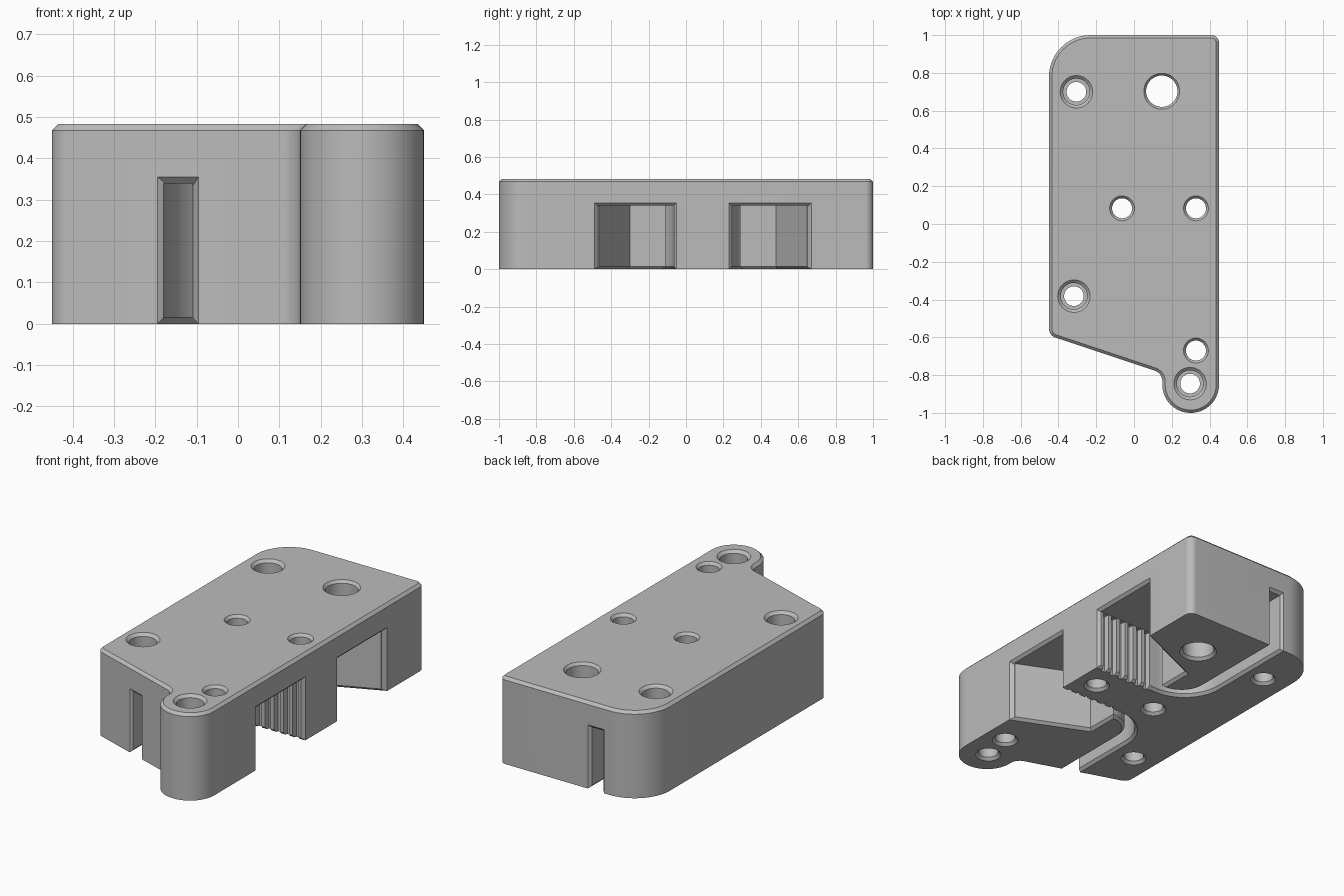
import bpy, bmesh, math
from mathutils import Vector

if "Cube" in bpy.data.objects:
    bpy.data.objects.remove(bpy.data.objects["Cube"])

HEIGHT, CEILING, CHAMFER = 0.483, 0.34, 0.015
MIRROR_Y = 0.18          # the two belt channels mirror as y -> MIRROR_Y - y

grey = bpy.data.materials.new("grey_plastic")
grey.use_nodes = True
grey.diffuse_color = (0.5, 0.5, 0.5, 1)
grey.node_tree.nodes["Principled BSDF"].inputs["Base Color"].default_value = (0.5, 0.5, 0.5, 1)


def fillet(corners, steps=14):
    """Round each (x, y, radius) corner of a closed polygon."""
    out = []
    for i, (x, y, r) in enumerate(corners):
        p = Vector((x, y))
        if r == 0:
            out.append(p)
            continue
        a = (Vector(corners[i - 1][:2]) - p).normalized()
        b = (Vector(corners[(i + 1) % len(corners)][:2]) - p).normalized()
        half = a.angle(b) / 2
        centre = p + (a + b).normalized() * r / math.sin(half)
        start = p + a * r / math.tan(half) - centre
        end = p + b * r / math.tan(half) - centre
        sweep = start.angle(end)
        for k in range(steps + 1):
            t = k / steps
            out.append(centre + (start * math.sin((1 - t) * sweep)
                                 + end * math.sin(t * sweep)) / math.sin(sweep))
    return out


def offset(poly, d):
    """Grow a counter-clockwise polygon by d with mitred corners."""
    out = []
    for i, p in enumerate(poly):
        e1 = (p - poly[i - 1]).normalized()
        e2 = (poly[(i + 1) % len(poly)] - p).normalized()
        n1, n2 = Vector((e1.y, -e1.x)), Vector((e2.y, -e2.x))
        out.append(p + (n1 + n2) * d / (1 + n1.dot(n2)))
    return out


def loft(name, *stacks):
    """Each stack is a list of matching counter-clockwise rings, skinned and capped."""
    bm = bmesh.new()
    for rings in stacks:
        rows = [[bm.verts.new(p) for p in ring] for ring in rings]
        n = len(rows[0])
        for lo, hi in zip(rows, rows[1:]):
            for i in range(n):
                bm.faces.new((lo[i], lo[(i + 1) % n], hi[(i + 1) % n], hi[i]))
        bm.faces.new(rows[0][::-1])
        bm.faces.new(rows[-1])
    bm.normal_update()
    mesh = bpy.data.meshes.new(name)
    bm.to_mesh(mesh)
    bm.free()
    mesh.materials.append(grey)
    obj = bpy.data.objects.new(name, mesh)
    bpy.context.scene.collection.objects.link(obj)
    return obj


def level(poly, z):
    return [(p.x, p.y, z) for p in poly]


def flip(poly):
    return [Vector((p.x, MIRROR_Y - p.y)) for p in reversed(poly)]


cutters = []


def hole(x, y, r, rim, bore=0):
    """Through hole with chamfered ends and an optional counterbore."""
    wide = bore or r
    lip = rim - wide
    profile = [(r + 0.025, -0.01), (r, CHAMFER)]
    if bore:
        profile += [(r, 0.3), (bore, 0.3)]
    profile += [(wide, HEIGHT - CHAMFER), (wide + lip * 2, HEIGHT + CHAMFER)]
    rings = [[(x + rad * math.cos(a), y + rad * math.sin(a), z)
              for a in (math.tau * k / 40 for k in range(40))] for rad, z in profile]
    cutters.append(loft("hole_cutter", rings))


def mouth(a, b):
    """Chamfer the sides and ceiling of a channel opening between a and b."""
    along = (b - a).normalized()
    out = Vector((along.y, -along.x))
    rings = []
    for t in (-0.02, 0.015):
        g = t + CHAMFER
        p, q = a + out * t - along * g, b + out * t + along * g
        rings.append([(p.x, p.y, -0.05), (q.x, q.y, -0.05),
                      (q.x, q.y, CEILING + g), (p.x, p.y, CEILING + g)])
    cutters.append(loft("mouth_cutter", rings))


# Main block with rounded corners, front lug and chamfered top
outline = fillet([(0.45, 1, 0.04), (-0.45, 1, 0.22), (-0.45, -0.59, 0.05),
                  (0.15, -0.79, 0.06), (0.15, -1, 0.149), (0.45, -1, 0.149)])
body = loft("belt_clamp_body", [level(outline, 0), level(outline, HEIGHT - CHAMFER),
                                level(offset(outline, -CHAMFER), HEIGHT)])

# Belt channel: slot at the end, bend, then a pocket opening on the left side
channel = fillet([(0.5, 0.245, 0), (0.5, 0.677, 0), (0.05, 0.48, 0), (0.05, 0.29, 0),
                  (-0.11, 0.29, 0.155), (-0.11, 1.05, 0),
                  (-0.18, 1.05, 0), (-0.18, 0.245, 0.225)])
for poly in (channel, flip(channel)):
    cutters.append(loft("channel_cutter", [level(offset(poly, 0.025), -0.01),
                                           level(poly, CHAMFER), level(poly, CEILING)]))

# Belt teeth: grooves into both sides of the middle block
grooves = []
for i in range(6):
    x = 0.4 - 0.057 * i
    tooth = [Vector(p) for p in ((x - 0.012, 0.218), (x + 0.012, 0.218),
                                 (x + 0.02, 0.26), (x - 0.02, 0.26))]
    for poly in (tooth, flip(tooth)):
        grooves.append([level(poly, -0.02), level(poly, CEILING - 0.002)])
cutters.append(loft("teeth_cutter", *grooves))

# Chamfered openings: two on the left side, one at each end
mouth(Vector((0.45, 0.245)), Vector((0.45, 0.655)))
mouth(Vector((0.45, -0.475)), Vector((0.45, -0.065)))
mouth(Vector((-0.11, 1)), Vector((-0.18, 1)))
mouth(Vector((-0.18, -0.68)), Vector((-0.11, -0.703)))

# Screw holes
for x, y in ((-0.305, 0.7), (-0.318, -0.382), (0.297, -0.845)):
    hole(x, y, 0.052, 0.086, 0.07)
for x, y in ((-0.063, 0.083), (0.328, 0.083), (0.328, -0.67)):
    hole(x, y, 0.053, 0.066)
hole(0.147, 0.703, 0.083, 0.095)


def cut(cutter, solver):
    """Subtract a cutter; keep the result only if the block is still whole."""
    mod = body.modifiers.new("cut", 'BOOLEAN')
    mod.operation = 'DIFFERENCE'
    mod.solver = solver
    mod.object = cutter
    bpy.context.view_layer.update()
    graph = bpy.context.evaluated_depsgraph_get()
    mesh = bpy.data.meshes.new_from_object(body.evaluated_get(graph))
    body.modifiers.clear()
    ys = [v.co.y for v in mesh.vertices]
    whole = bool(ys) and max(ys) - min(ys) > 1.9
    if whole:
        body.data = mesh
    return whole


# Cut everything, then drop the cutters
for c in cutters:
    c.hide_render = True
    cut(c, 'EXACT') or cut(c, 'MANIFOLD')
for c in cutters:
    bpy.data.objects.remove(c)

bpy.ops.object.select_all(action='DESELECT')
body.select_set(True)
bpy.context.view_layer.objects.active = body
bpy.ops.object.shade_smooth_by_angle(angle=math.radians(25))
